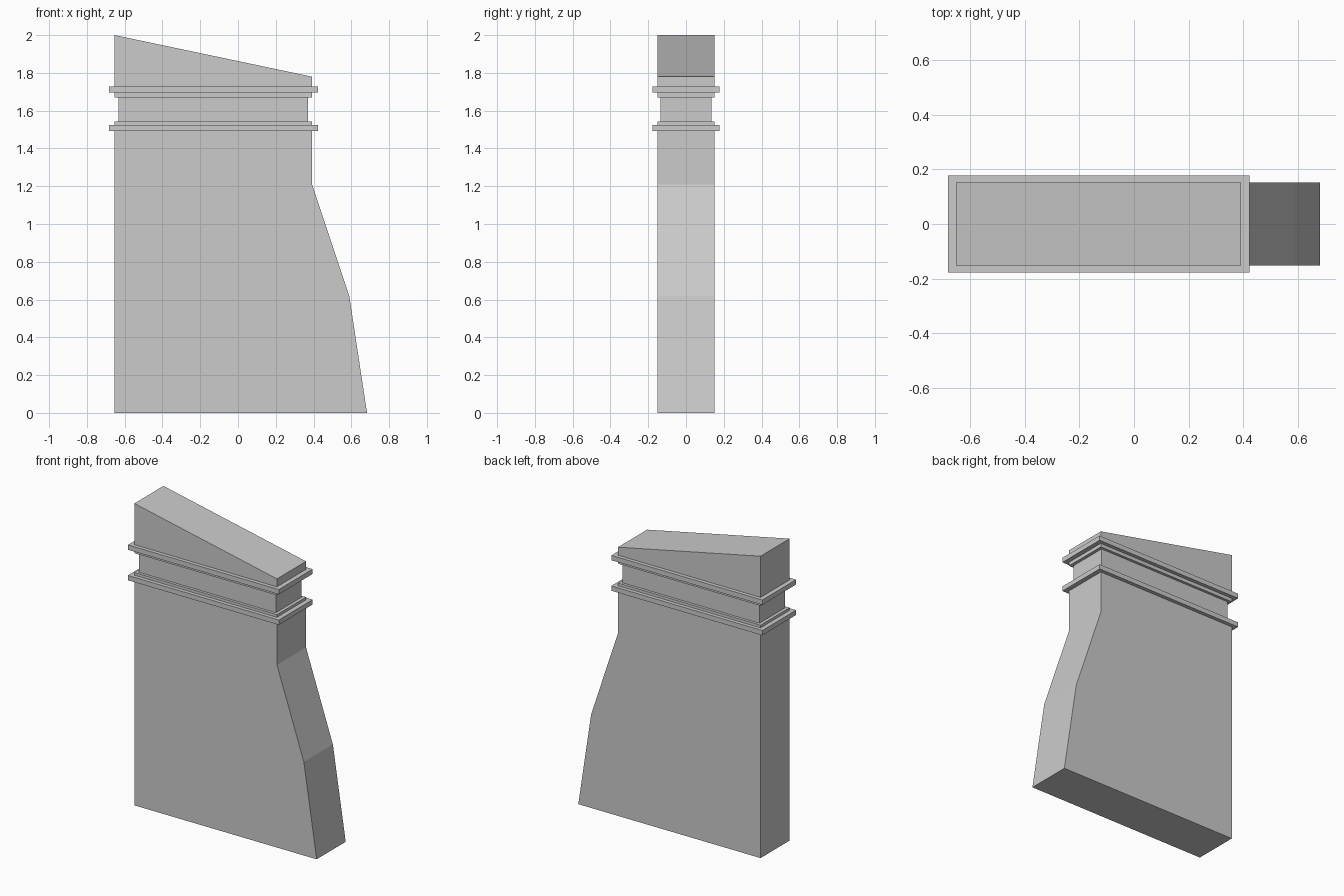
import bpy
import bmesh

if "Cube" in bpy.data.objects:
    bpy.data.objects.remove(bpy.data.objects["Cube"])

# Rectangular footprints (left x, right x, half depth)
MAIN = (-0.653, 0.392, 0.152)
BAND = (-0.683, 0.423, 0.177)
NECK = (-0.632, 0.371, 0.134)

# Sections from bottom to top: (footprint, height at left, height at right)
sections = [
    # flared shaft
    ((-0.653, 0.683, 0.152), 0, 0),
    ((-0.653, 0.589, 0.152), 0.62, 0.62),
    (MAIN, 1.21, 1.21),
    # lower band with its step
    (MAIN, 1.493, 1.493), (BAND, 1.493, 1.493),
    (BAND, 1.525, 1.525), (MAIN, 1.525, 1.525),
    (MAIN, 1.543, 1.543),
    # recessed neck
    (NECK, 1.543, 1.543), (NECK, 1.671, 1.671),
    # upper band with its step
    (MAIN, 1.671, 1.671), (MAIN, 1.695, 1.695),
    (BAND, 1.695, 1.695), (BAND, 1.727, 1.727),
    # sloped cap
    (MAIN, 1.727, 1.727), (MAIN, 2.0, 1.78),
]


def loft(name, sections):
    """Join a stack of rectangles into one closed, flat-faced solid."""
    bm = bmesh.new()
    rings = []
    for (x0, x1, d), z0, z1 in sections:
        corners = [(x0, -d, z0), (x1, -d, z1), (x1, d, z1), (x0, d, z0)]
        rings.append([bm.verts.new(c) for c in corners])
    for low, high in zip(rings, rings[1:]):
        for i in range(4):
            j = (i + 1) % 4
            bm.faces.new((low[i], low[j], high[j], high[i]))
    bm.faces.new(rings[0][::-1])
    bm.faces.new(rings[-1])
    # merge the coplanar strips of the straight side walls
    bmesh.ops.dissolve_limit(bm, angle_limit=0.001, verts=bm.verts, edges=bm.edges)
    bmesh.ops.recalc_face_normals(bm, faces=bm.faces)
    mesh = bpy.data.meshes.new(name)
    bm.to_mesh(mesh)
    bm.free()
    obj = bpy.data.objects.new(name, mesh)
    bpy.context.collection.objects.link(obj)
    return obj


# Banded stone buttress
loft("banded_buttress", sections)
